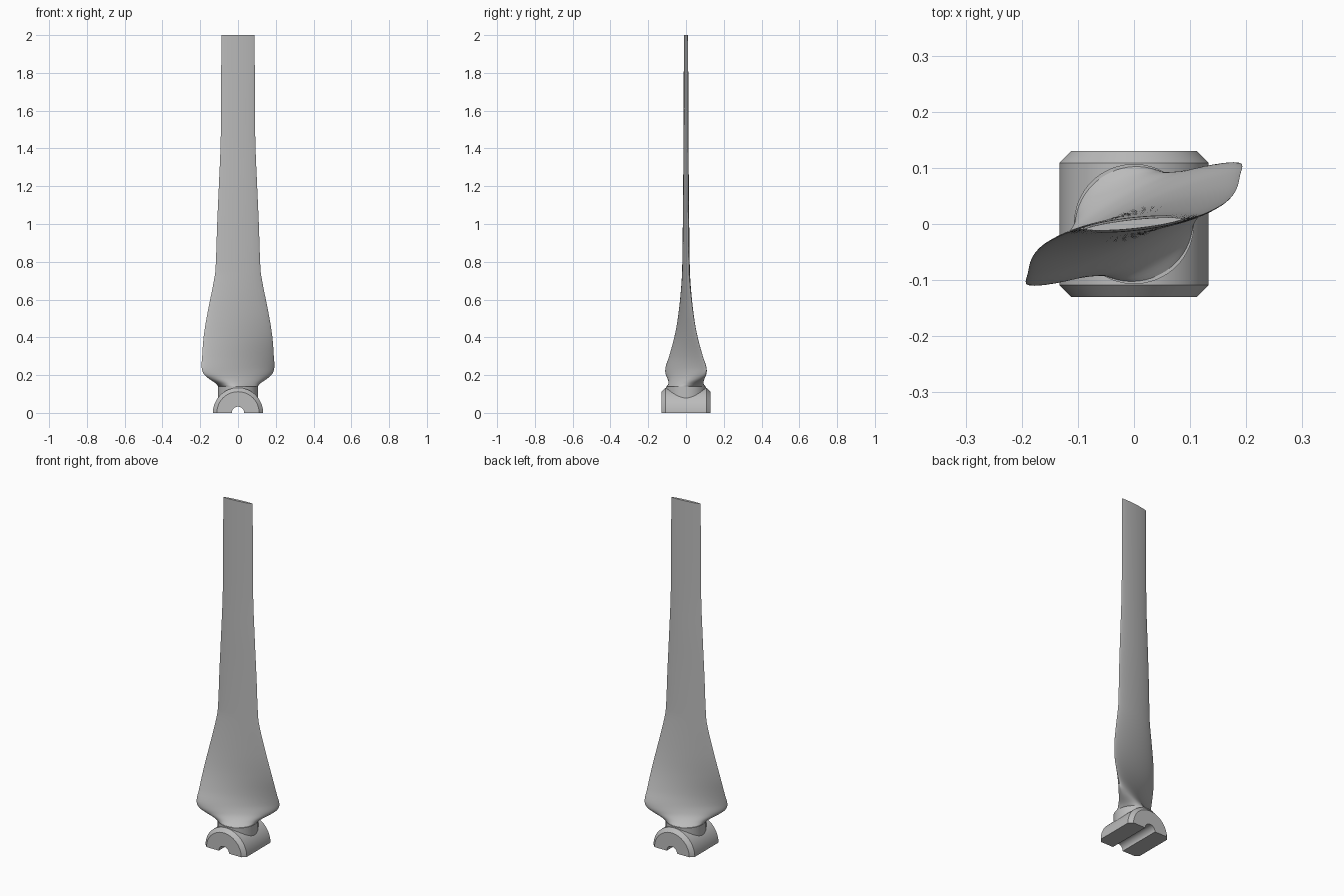
import bpy, bmesh, math
from mathutils import Vector

if "Cube" in bpy.data.objects:
    bpy.data.objects.remove(bpy.data.objects["Cube"])

grey = bpy.data.materials.new("plain grey")
grey.use_nodes = True
COLOUR = (0.5, 0.5, 0.5, 1)
grey.diffuse_color = COLOUR
grey.node_tree.nodes["Principled BSDF"].inputs["Base Color"].default_value = COLOUR


def finish(name, bm, angle):
    bmesh.ops.recalc_face_normals(bm, faces=bm.faces[:])
    mesh = bpy.data.meshes.new(name)
    bm.to_mesh(mesh)
    bm.free()
    obj = bpy.data.objects.new(name, mesh)
    bpy.context.collection.objects.link(obj)
    mesh.materials.append(grey)
    bpy.ops.object.select_all(action='DESELECT')
    obj.select_set(True)
    bpy.context.view_layer.objects.active = obj
    bpy.ops.object.shade_smooth_by_angle(angle=math.radians(angle))
    return obj


def loft(bm, rings, closed_stack=False):
    """Join equal closed rings with quads; cap the ends or wrap around."""
    loops = [[bm.verts.new(p) for p in ring] for ring in rings]
    n = len(loops[0])
    pairs = list(zip(loops, loops[1:]))
    if closed_stack:
        pairs.append((loops[-1], loops[0]))
    for a, b in pairs:
        for i in range(n):
            j = (i + 1) % n
            bm.faces.new((a[i], a[j], b[j], b[i]))
    if not closed_stack:
        bm.faces.new(loops[0])
        bm.faces.new(loops[-1])


# Half hub: chamfered section swept over half a turn around a small bore
R, BORE, CHAMFER, HALF = 0.133, 0.033, 0.021, 0.13
section = [(BORE, -HALF), (R - CHAMFER, -HALF), (R, -HALF + CHAMFER),
           (R, HALF - CHAMFER), (R - CHAMFER, HALF), (BORE, HALF)]
hub = bmesh.new()
STEPS = 48
loft(hub, [[(r * math.cos(a), y, r * math.sin(a)) for r, y in section]
           for a in (math.pi * k / STEPS for k in range(STEPS + 1))])
# Keep the flat underside flush with the chamfer's outer edge
finish("hub_half", hub, 30)

# Round collar between hub and blade
collar = bmesh.new()
loft(collar, [[(0.107 * math.cos(a), 0.107 * math.sin(a), z)
               for a in (math.tau * k / 64 for k in range(64))] for z in (0.05, 0.14)])
finish("collar", collar, 30)

# Blade stations: height, half chord, half thickness, twist in degrees, edge sharpness
stations = [Vector(s) for s in (
    (0.138, 0.104, 0.104, 30, 1.0),
    (0.155, 0.128, 0.080, 30, 1.1),
    (0.18, 0.175, 0.058, 30, 1.2),
    (0.205, 0.208, 0.046, 30, 1.25),
    (0.24, 0.220, 0.036, 29, 1.3),
    (0.30, 0.209, 0.027, 25, 1.35),
    (0.40, 0.192, 0.022, 18.5, 1.4),
    (0.50, 0.172, 0.020, 14, 1.4),
    (0.60, 0.150, 0.018, 11, 1.4),
    (0.70, 0.129, 0.016, 8.5, 1.4),
    (0.76, 0.120, 0.015, 7.5, 1.4),
    (1.00, 0.111, 0.013, 6.5, 1.4),
    (1.20, 0.102, 0.012, 6, 1.4),
    (1.45, 0.092, 0.010, 6, 1.4),
    (2.00, 0.0885, 0.008, 6, 1.4))]


def blade_ring(s, count=64):
    z, chord, thick, twist, sharp = s
    c, d = math.cos(math.radians(twist)), math.sin(math.radians(twist))
    ring = []
    for k in range(count):
        a = math.tau * k / count
        u = chord * math.cos(a)
        v = thick * math.copysign(abs(math.sin(a)) ** sharp, math.sin(a))
        ring.append((u * c - v * d, u * d + v * c, z))
    return ring


def smooth_path(points, steps=4):
    """Spline through the stations, with slopes taken against height."""
    last = len(points) - 1
    slopes = []
    for i in range(last + 1):
        a, b = points[max(i - 1, 0)], points[min(i + 1, last)]
        slopes.append((b - a) / (b[0] - a[0]))
    for i in range(last):
        p, q = points[i], points[i + 1]
        h = q[0] - p[0]
        for k in range(steps):
            t = k / steps
            e = t * t * (3 - 2 * t)
            yield (p * (1 - e) + q * e + slopes[i] * (h * t * (1 - t) ** 2)
                   - slopes[i + 1] * (h * t * t * (1 - t)))
    yield points[-1]


blade = bmesh.new()
loft(blade, [blade_ring(s) for s in smooth_path(stations)])
finish("blade", blade, 40)
